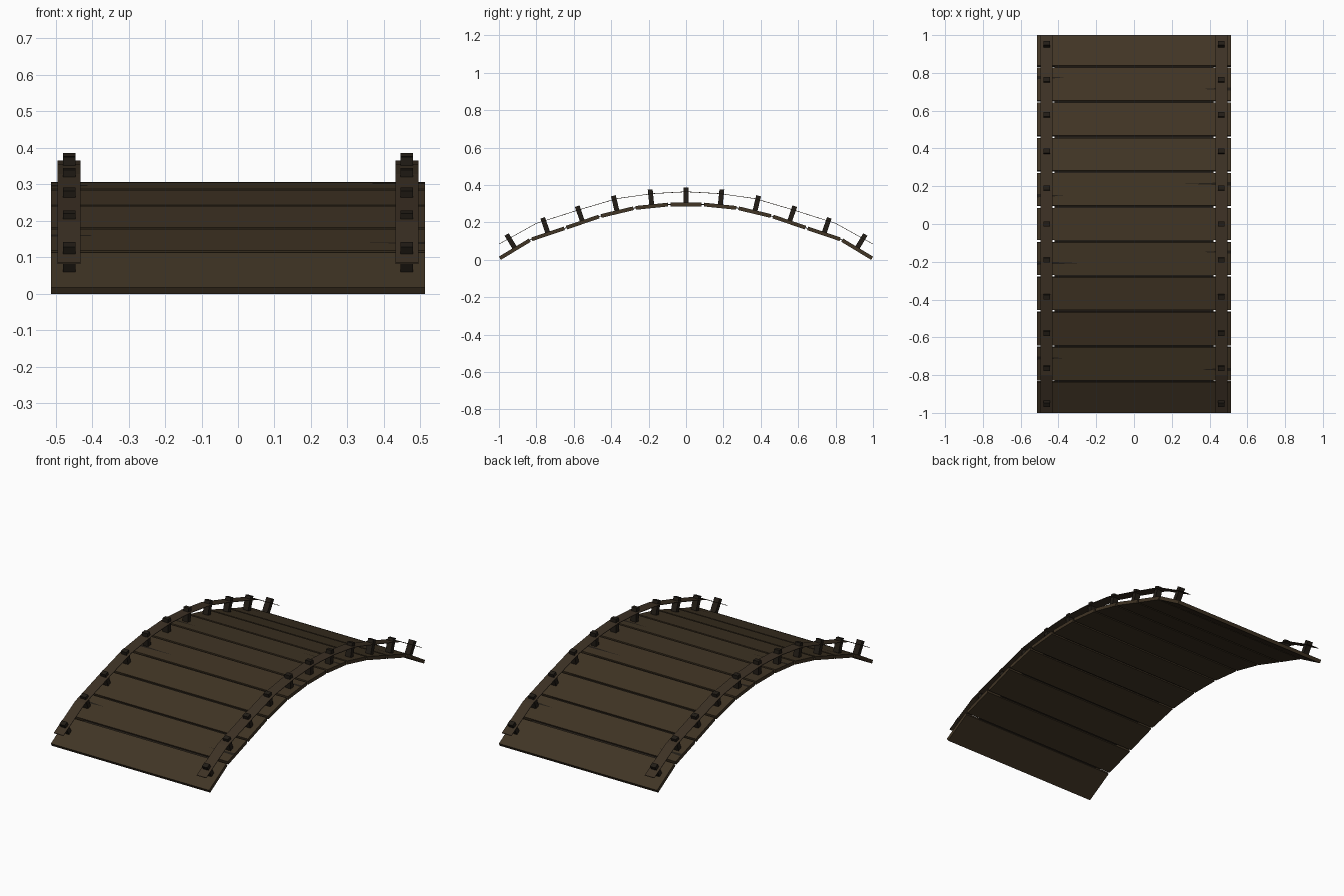
import bpy, bmesh
from mathutils import Vector

if "Cube" in bpy.data.objects:
    bpy.data.objects.remove(bpy.data.objects["Cube"])


def material(name, rgb):
    m = bpy.data.materials.new(name)
    m.diffuse_color = (*rgb, 1)
    m.use_nodes = True
    m.node_tree.nodes["Principled BSDF"].inputs["Base Color"].default_value = m.diffuse_color
    return m


WOOD = material("plank_wood", (0.052, 0.035, 0.018))
RAIL = material("rail_wood", (0.046, 0.031, 0.018))
DARK = material("dark_wood", (0.016, 0.012, 0.008))


def make(name, verts, faces, mat):
    me = bpy.data.meshes.new(name)
    me.from_pydata(verts, [], faces)
    bm = bmesh.new()
    bm.from_mesh(me)
    bmesh.ops.recalc_face_normals(bm, faces=bm.faces)
    bm.to_mesh(me)
    bm.free()
    me.materials.append(mat)
    ob = bpy.data.objects.new(name, me)
    bpy.context.collection.objects.link(ob)
    return ob


def extrude_x(name, outline, x0, x1, mat):
    """Prism: a (y, z) outline swept from x0 to x1."""
    n = len(outline)
    verts = [(x, p[0], p[1]) for x in (x0, x1) for p in outline]
    faces = [[i, (i + 1) % n, n + (i + 1) % n, n + i] for i in range(n)]
    faces += [list(range(n)), list(range(n, 2 * n))]
    return make(name, verts, faces, mat)


def bar(name, a, b, thick, x0, x1, mat):
    """Straight bar between two (y, z) points."""
    d = (b - a).normalized()
    o = Vector((-d.y, d.x)) * thick / 2
    return extrude_x(name, [a - o, b - o, b + o, a + o], x0, x1, mat)


def mirrored(half):
    """Full arch from the points on the -y side."""
    pts = [Vector(p) for p in half]
    return pts + [Vector((-p.x, p.y)) for p in reversed(pts) if p.x != 0]


T, GAP = 0.02, 0.006
arch = mirrored([(-0.995, 0.0086), (-0.83, 0.108), (-0.645, 0.170),
                 (-0.46, 0.233), (-0.275, 0.277), (-0.09, 0.296)])

# Planks, each with a post at both sides
for i, (a, b) in enumerate(zip(arch, arch[1:])):
    d = (b - a).normalized()
    n = Vector((-d.y, d.x))
    p = a + d * (GAP if i > 0 else 0)
    q = b - d * (GAP if i < len(arch) - 2 else 0)
    bar(f"plank_{i}", p, q, T, -0.513, 0.513, WOOD)
    base = (a + b) / 2 + n * T / 2
    for s in (-1, 1):
        bar(f"post_{i}_{s}", base - n * 0.005, base + n * 0.08, 0.026,
            s * 0.462 - 0.017, s * 0.462 + 0.017, DARK)

# Dark strips closing the seams between planks
for i in range(1, len(arch) - 1):
    d = (arch[i + 1] - arch[i - 1]).normalized()
    bar(f"seam_{i}", arch[i] - d * 0.008, arch[i] + d * 0.008, 0.004,
        -0.42, 0.42, DARK)

# Thin flat rails following the arch
rail = mirrored([(-1, 0.084), (-0.8, 0.195), (-0.57, 0.268),
                 (-0.37, 0.327), (-0.18, 0.354), (0, 0.364)])
up = Vector((0, 0.0015))
outline = [p - up for p in rail] + [p + up for p in reversed(rail)]
for s in (-1, 1):
    extrude_x(f"rail_{s}", outline, s * 0.463 - 0.031, s * 0.463 + 0.031, RAIL)


def deck(y):
    """Deck top height at y."""
    for a, b in zip(arch, arch[1:]):
        if a.x <= y <= b.x:
            return a.y + (b.y - a.y) * (y - a.x) / (b.x - a.x) + T / 2 + 0.0018


# Tapered cracks running in from the plank ends: (tip x, y)
cracks = [(-0.36, 0.775), (0.36, 0.715), (0.27, 0.213), (-0.37, 0.15),
          (0.36, -0.148), (-0.28, -0.207), (-0.37, -0.71), (0.35, -0.77)]
for i, (x, y) in enumerate(cracks):
    e = 0.513 if x > 0 else -0.513
    pts = [(e, y - 0.009), (x, y), (e, y + 0.009)]
    make(f"crack_{i}", [(px, py, deck(py)) for px, py in pts], [(0, 1, 2)], DARK)
